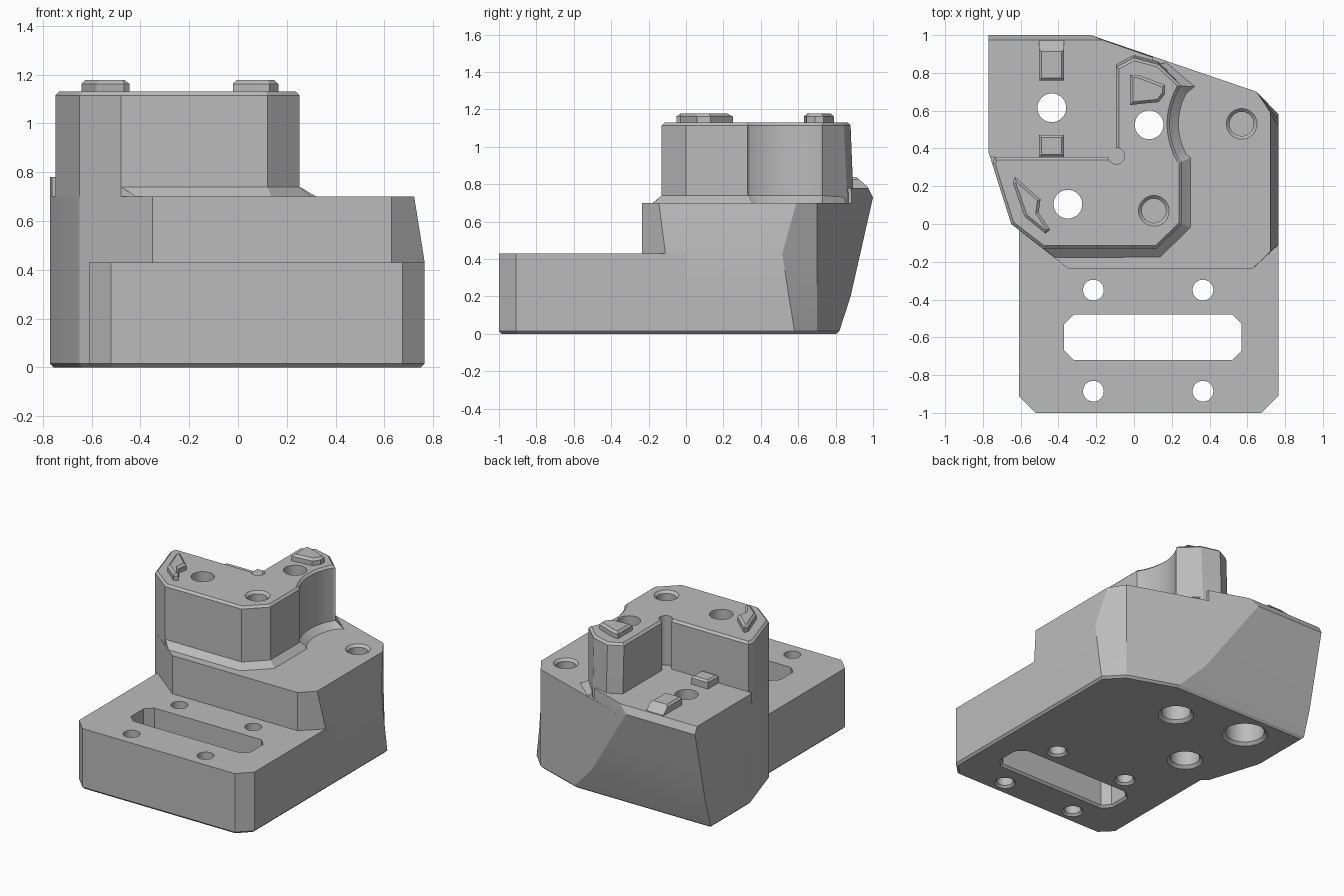
import bpy, bmesh, math
from mathutils import Vector

if "Cube" in bpy.data.objects:
    bpy.data.objects.remove(bpy.data.objects["Cube"], do_unlink=True)

GREY = (0.5, 0.5, 0.5, 1)
metal = bpy.data.materials.new("machined grey")
metal.use_nodes = True
metal.diffuse_color = GREY
metal.node_tree.nodes["Principled BSDF"].inputs["Base Color"].default_value = GREY


def offset(pts, d):
    """Grow (d > 0) or shrink a counter-clockwise outline with mitred corners."""
    out = []
    for i, p in enumerate(pts):
        a, b, c = Vector(pts[i - 1]), Vector(p), Vector(pts[(i + 1) % len(pts)])
        e, f = (b - a).normalized(), (c - b).normalized()
        n, m = Vector((e.y, -e.x)), Vector((f.y, -f.x))
        out.append(tuple(b + (n + m) * d / (1 + n.dot(m))))
    return out


def circle(x, y, r, n=40):
    return [(x + r * math.cos(math.tau * i / n), y + r * math.sin(math.tau * i / n))
            for i in range(n)]


def add_loft(bm, levels):
    """Skin a stack of (z, outline) levels that share one vertex order."""
    rings = [[bm.verts.new((x, y, z)) for x, y in pts] for z, pts in levels]
    n = len(rings[0])
    for lo, hi in zip(rings, rings[1:]):
        for i in range(n):
            j = (i + 1) % n
            bm.faces.new((lo[i], lo[j], hi[j], hi[i]))
    bm.faces.new(rings[0][::-1])
    bm.faces.new(rings[-1])


def make(name, *lofts):
    bm = bmesh.new()
    for levels in lofts:
        add_loft(bm, levels)
    bmesh.ops.recalc_face_normals(bm, faces=bm.faces)
    mesh = bpy.data.meshes.new(name)
    bm.to_mesh(mesh)
    bm.free()
    mesh.materials.append(metal)
    ob = bpy.data.objects.new(name, mesh)
    bpy.context.collection.objects.link(ob)
    return ob


# Front mounting plate
plate = [(-0.61, 0), (-0.61, -0.91), (-0.52, -1), (0.675, -1), (0.765, -0.91), (0.765, 0)]
plate_ob = make("front_plate", [(0, offset(plate, -0.015)), (0.015, plate), (0.43, plate)])


# Main body with leaning back wall and tapered right side
def slant_x(y):
    return 0.65 - (y - 0.70) / 0.341


def body_outline(xr, yr, yf, back):
    return [(-0.65, 0), (-0.35, -0.235), (0.63, -0.235), (xr, yr), (xr, yf),
            (0.65, 0.70), (slant_x(back), back), (-0.77, back), (-0.77, 0.38)]


low = body_outline(0.765, -0.11, 0.58, 0.82)
body_ob = make("main_body", [
    (0, offset(low, -0.015)), (0.015, low),
    (0.20, body_outline(0.765, -0.11, 0.55, 0.88)),
    (0.43, body_outline(0.765, -0.11, 0.515, 0.932)),
    (0.70, body_outline(0.722, -0.145, 0.59, 0.993))])


# Raised pocket floor
def floor_outline(back, cut):
    return [(-0.77, 0.38), (-0.762, 0.355), (0.1, 0.355), (0.1, 0.886 - cut),
            (slant_x(back + cut), back), (-0.77, back)]


floor_ob = make("pocket_floor", [(0.70, floor_outline(0.993, 0)),
                                 (0.73, floor_outline(1.0, 0)),
                                 (0.78, floor_outline(0.975, 0.004))])

# L-shaped tower with a scooped right side and chamfered rim
scoop = [(0.57 - 0.38 * math.cos(a), 0.53 + 0.38 * math.sin(a))
         for a in (math.radians(-30 + 5 * i) for i in range(13))]
outer = [(-0.48, -0.13), (0.12, -0.13), (0.253, 0), (0.253, 0.33)] + scoop + \
        [(0.253, 0.73), (0.13, 0.845)]
tower = outer + [(0.0, 0.88), (-0.095, 0.83), (-0.095, 0.355), (-0.74, 0.355),
                 (-0.748, 0.31), (-0.65, 0)]
tower_low = [(x, y + 0.015 if y > 0.8 else y) for x, y in tower]
tower_ob = make("tower", [(0.70, tower_low), (0.74, tower_low), (1.115, tower),
                          (1.13, offset(tower, -0.015))])

# Sloped skirt at the foot of the tower
skirt = outer + [(0, 0.7), (0, 0.2), (-0.4, 0.05)]
skirt_low = offset(skirt, 0.045)
skirt_low[0] = (-0.42, -0.178)
skirt_low[len(outer) - 1] = (0.17, 0.855)
skirt_ob = make("tower_skirt", [(0.70, skirt_low), (0.74, skirt)])


# Raised locating pads
def pad(name, pts, z0, z1, bevel):
    make(name, [(z0, pts), (z1 - bevel, pts), (z1, offset(pts, -bevel))])


pad("left_top_pad", [(-0.63, 0.25), (-0.642, 0.22), (-0.58, 0.04), (-0.468, -0.052),
                     (-0.445, -0.03), (-0.505, 0.06), (-0.495, 0.13)], 1.13, 1.177, 0.015)
pad("back_top_pad", [(-0.02, 0.79), (-0.02, 0.63), (0.07, 0.64), (0.13, 0.645),
                     (0.165, 0.69), (0.165, 0.735), (0.02, 0.79)], 1.13, 1.177, 0.015)
for name, y0, y1, slope in (("front_floor_pad", 0.355, 0.47, 0), ("back_floor_pad", 0.76, 0.972, 0.045)):
    base = [(-0.502, y0), (-0.37, y0), (-0.37, y1), (-0.502, y1)]
    top = [(x, y - slope if y == y1 else y) for x, y in base]
    make(name, [(0.775, base), (0.785, base), (0.825, top), (0.838, offset(top, -0.013))])


# Holes, counterbores, slot and corner relief
def bore(x, y, steps):
    return [(z, circle(x, y, r)) for z, r in steps]


def through(x, y, r, wide, step_z):
    return bore(x, y, [(-0.01, wide + 0.03), (0.02, wide), (step_z, wide), (step_z + 0.001, r), (1.3, r)])


def blind(x, y, top):
    return bore(x, y, [(top - 0.25, 0.064), (top - 0.017, 0.064), (top, 0.081), (top + 0.01, 0.091)])


slot = [(-0.37, -0.67), (-0.32, -0.72), (0.52, -0.72), (0.57, -0.67),
        (0.57, -0.53), (0.52, -0.48), (-0.32, -0.48), (-0.37, -0.53)]
lofts = [through(-0.435, 0.615, 0.076, 0.128, 0.2),
         through(0.08, 0.525, 0.076, 0.097, 0.5),
         through(-0.35, 0.105, 0.076, 0.097, 0.5),
         blind(0.57, 0.53, 0.70), blind(0.105, 0.07, 1.13),
         bore(-0.093, 0.36, [(0.78, 0.043), (1.3, 0.043)]),
         [(-0.01, offset(slot, 0.025)), (0.015, slot), (0.6, slot)]]
for x in (-0.215, 0.365):
    for y in (-0.35, -0.885):
        lofts.append(bore(x, y, [(-0.01, 0.08), (0.015, 0.055), (0.6, 0.055)]))
cutter = make("hole_cutter", *lofts)
cutter.hide_render = True

parts = [plate_ob, body_ob, floor_ob, tower_ob, skirt_ob]
for ob in parts:
    mod = ob.modifiers.new("holes", "BOOLEAN")
    mod.object, mod.operation, mod.solver = cutter, "DIFFERENCE", "EXACT"
    bpy.context.view_layer.objects.active = ob
    bpy.ops.object.modifier_apply(modifier=mod.name)
bpy.data.objects.remove(cutter, do_unlink=True)

# Smooth round walls, keep machined edges crisp
bpy.ops.object.select_all(action="DESELECT")
for ob in parts:
    ob.select_set(True)
bpy.ops.object.shade_smooth_by_angle(angle=math.radians(20))
